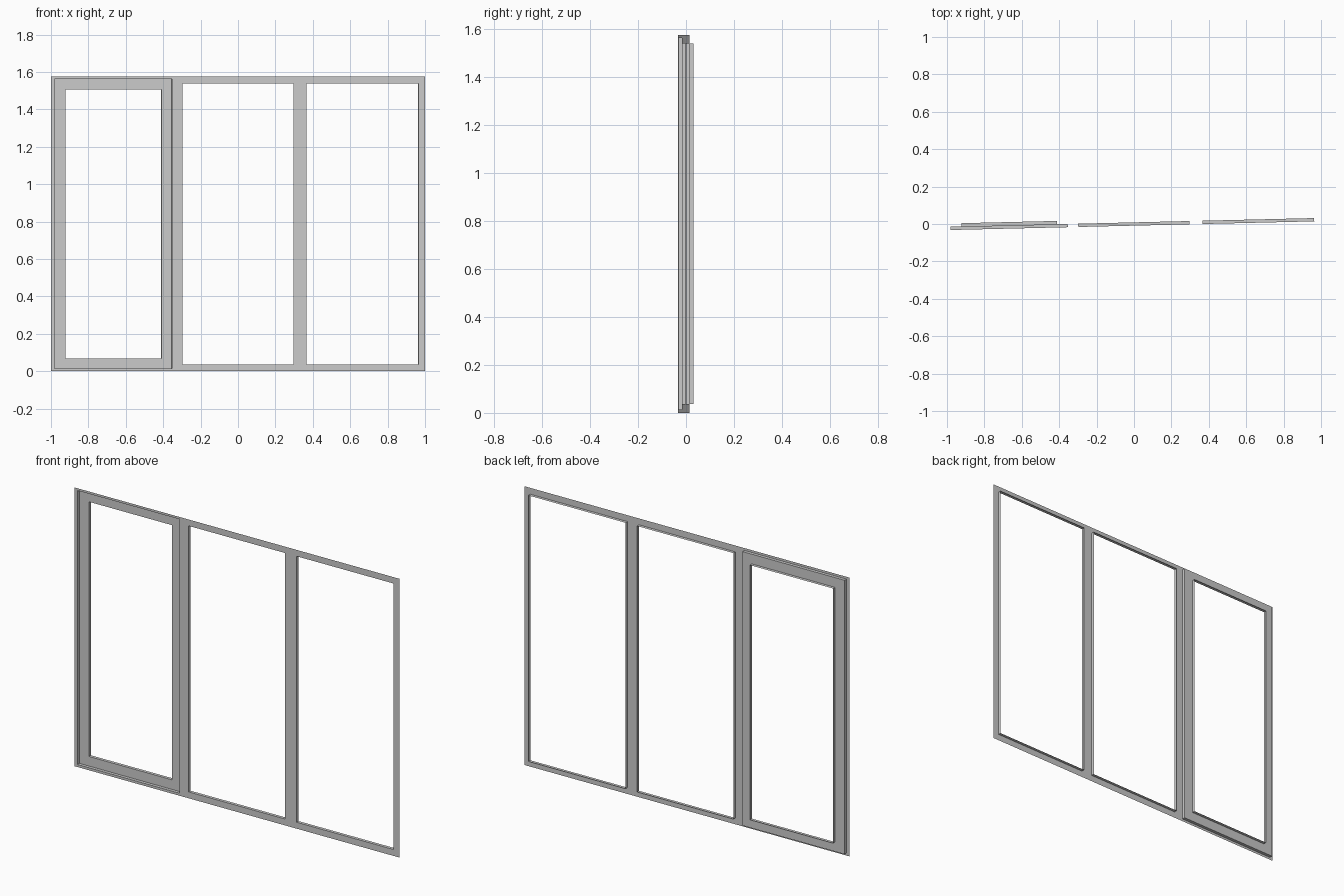
import bpy, bmesh, math

if "Cube" in bpy.data.objects:
    bpy.data.objects.remove(bpy.data.objects["Cube"])

HEIGHT = 1.575
DEPTH = 0.0175          # how far each opening returns backwards
TURN = math.atan(0.0238)  # the window stands slightly turned about z


def corners(bm, rect, y):
    x0, x1, z0, z1 = rect
    return [bm.verts.new((x, y, z))
            for x, z in ((x0, z0), (x1, z0), (x1, z1), (x0, z1))]


def add_opening(bm, outer, inner, y):
    """Flat border facing the front, plus the returns around its opening."""
    a = corners(bm, outer, y)
    b = corners(bm, inner, y)
    c = corners(bm, inner, y + DEPTH)
    for i in range(4):
        j = (i + 1) % 4
        bm.faces.new((a[i], a[j], b[j], b[i]))
        bm.faces.new((b[i], b[j], c[j], c[i]))


def make_part(name, openings, y):
    bm = bmesh.new()
    for outer, inner in openings:
        add_opening(bm, outer, inner, y)
    bmesh.ops.remove_doubles(bm, verts=bm.verts, dist=0.0001)
    mesh = bpy.data.meshes.new(name)
    bm.to_mesh(mesh)
    bm.free()
    obj = bpy.data.objects.new(name, mesh)
    obj.location.y = -0.0088
    obj.rotation_euler.z = TURN
    bpy.context.collection.objects.link(obj)
    return obj


# Fixed frame with three bays; the left one has a larger opening for the sash
casement = (-0.981, -0.354, 0.014, 1.562)
make_part("window_frame", [
    ((-1.0, -0.325, 0, HEIGHT), casement),
    ((-0.325, 0.331, 0, HEIGHT), (-0.298, 0.296, 0.036, 1.539)),
    ((0.331, 1.0, 0, HEIGHT), (0.366, 0.964, 0.036, 1.539)),
], 0)

# Opening sash set back in the left bay
make_part("opening_sash", [
    (casement, (-0.922, -0.41, 0.068, 1.507)),
], DEPTH)
